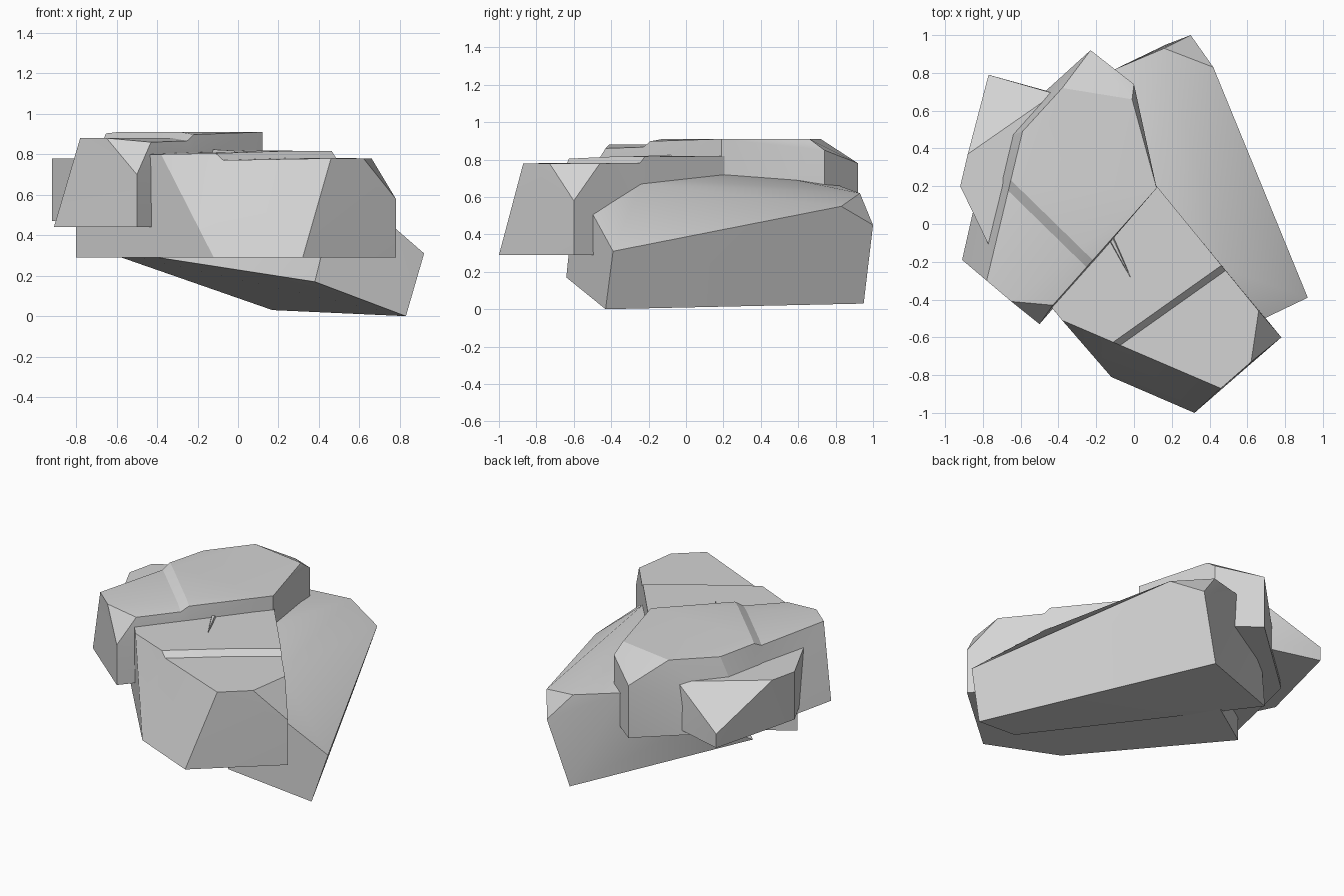
import bpy, bmesh, math
from mathutils import Vector

cube = bpy.data.objects.get("Cube")
if cube:
    bpy.data.objects.remove(cube)

stone = bpy.data.materials.new("grey_stone")
stone.use_nodes = True
stone.diffuse_color = (0.66, 0.66, 0.66, 1)
stone.node_tree.nodes["Principled BSDF"].inputs["Base Color"].default_value = stone.diffuse_color


def ledge(bm, start, end, outward, width, drop, top):
    """Cut a narrow sloping step across the top and lower the outward side."""
    a, b = Vector((*start, 0)), Vector((*end, 0))
    n = (b - a).cross(Vector((0, 0, 1))).normalized()
    if n.dot(Vector((*outward, 0)) - a) < 0:
        n.negate()
    for co in (a, a - n * width):
        geom = bm.verts[:] + bm.edges[:] + bm.faces[:]
        bmesh.ops.bisect_plane(bm, geom=geom, plane_co=co, plane_no=n, dist=0.0005)
    for v in bm.verts:
        if v.co.z > top and (v.co - a).dot(n) > -0.002:
            v.co.z -= drop


def boulder(name, corners, step=None):
    """Faceted stone spanned by its corner points."""
    bm = bmesh.new()
    for c in corners:
        bm.verts.new(c)
    hull = bmesh.ops.convex_hull(bm, input=bm.verts[:])
    loose = {g for g in hull["geom_interior"] + hull["geom_unused"]
             if isinstance(g, bmesh.types.BMVert)}
    bmesh.ops.delete(bm, geom=list(loose), context='VERTS')
    bmesh.ops.dissolve_limit(bm, angle_limit=math.radians(1.5),
                             verts=bm.verts[:], edges=bm.edges[:])
    if step:
        ledge(bm, *step)
    bmesh.ops.triangulate(bm, faces=bm.faces[:])
    bmesh.ops.recalc_face_normals(bm, faces=bm.faces[:])
    mesh = bpy.data.meshes.new(name)
    bm.to_mesh(mesh)
    bm.free()
    mesh.materials.append(stone)
    obj = bpy.data.objects.new(name, mesh)
    bpy.context.collection.objects.link(obj)
    bpy.ops.object.select_all(action='DESELECT')
    obj.select_set(True)
    bpy.context.view_layer.objects.active = obj
    bpy.ops.object.shade_smooth_by_angle(angle=math.radians(28))


# Long leaning slab underneath
boulder("leaning_slab", [
    (.92, -.39, .31), (.83, -.43, 0), (.38, -.64, .17), (.17, .95, .03),
    (-.72, .34, .34), (.30, 1, .45), (.42, .83, .55), (.16, .93, .62),
    (-.1, .82, .66), (-.5, .57, .48), (-.4, .3, .66), (.04, .59, .69),
    (.12, .19, .72), (.48, -.24, .67), (.5, -.59, .66), (.69, -.5, .51)])

# Front block with a low step across its top
boulder("front_block", [
    (-.12, -.81, .29), (.32, -1, .29), (.78, -.6, .29), (-.1, .47, .29),
    (-.8, 0, .29), (-.8, 0, .5), (-.38, -.51, .80), (.46, -.87, .815),
    (.62, -.73, .815), (.66, -.46, .815), (.78, -.6, .58), (-.1, .47, .82),
    (-.65, -.18, .80)],
    step=((-.07, -.64), (.48, -.25), (.4, -.8), .035, .035, .7))

# Upper block with a step and broken corners
boulder("upper_block", [
    (-.91, -.19, .44), (-.5, -.53, .44), (.12, .19, .44), (0, .74, .44),
    (-.23, .92, .44), (-.77, .43, .44), (-.5, -.53, .70), (-.43, -.43, .89),
    (-.65, -.41, .91), (-.78, -.3, .91), (-.59, .49, .90),
    (-.38, .72, .91), (-.23, .92, .78), (0, .74, .85), (-.01, .66, .91),
    (.12, .19, .91)],
    step=((-.67, .18), (-.25, -.23), (-.7, -.3), .05, .03, .8))

# Small side stone
boulder("side_stone", [
    (-.92, .2, .47), (-.77, .79, .47), (-.3, .66, .47), (-.77, -.11, .47),
    (-.92, .2, .78), (-.88, .37, .78), (-.77, .79, .56), (-.42, .69, .77),
    (-.3, .6, .77), (-.77, -.11, .78), (-.5, .2, .78)])

# Thin chip on the front block
boulder("surface_chip", [
    (-.14, -.08, .80), (-.10, -.07, .80), (-.01, -.3, .80),
    (-.13, -.08, .824), (-.11, -.08, .824), (-.02, -.28, .818)])
